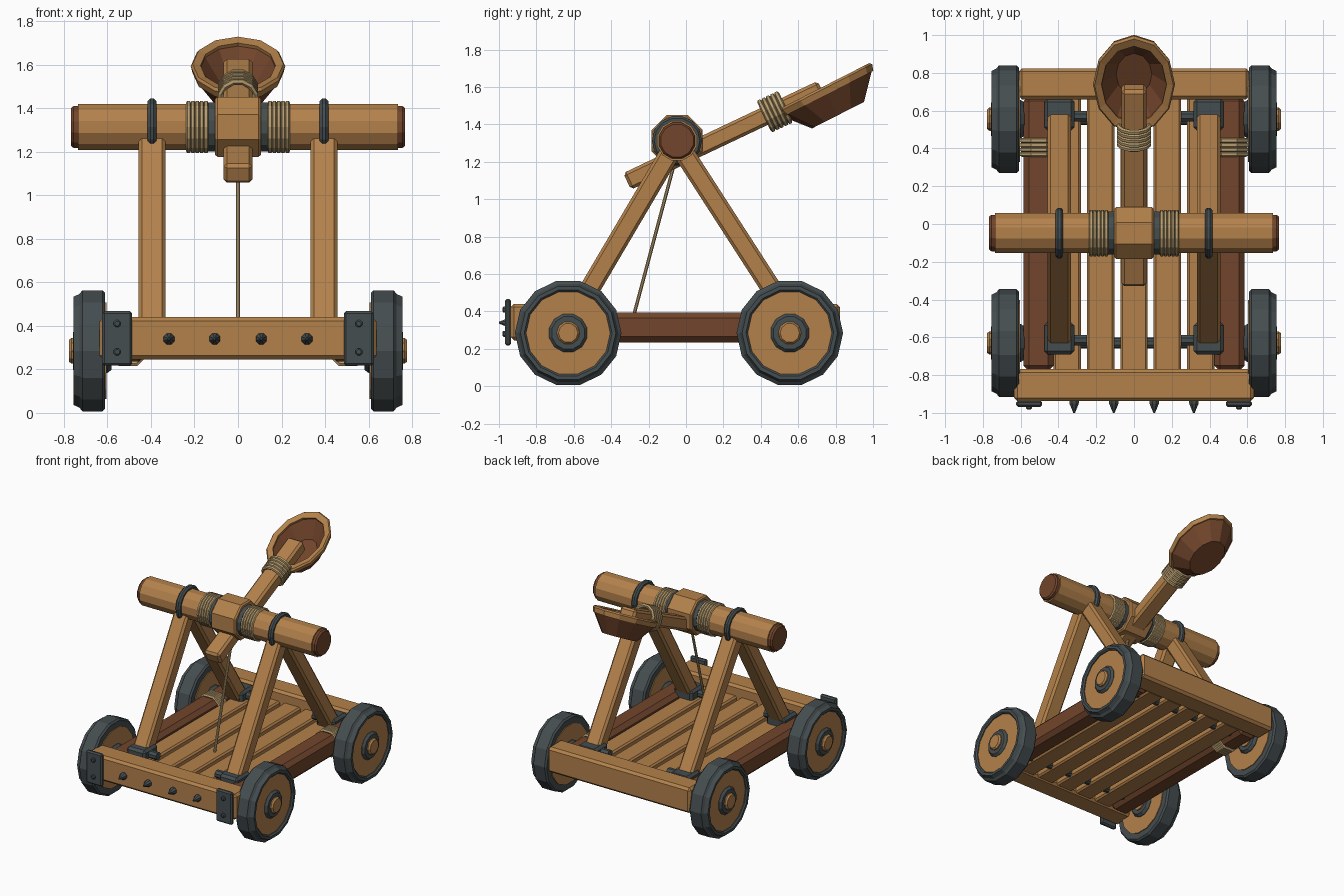
import bpy, bmesh
from math import pi, cos, sin, radians, atan2, hypot
from mathutils import Matrix, Vector

if "Cube" in bpy.data.objects:
    bpy.data.objects.remove(bpy.data.objects["Cube"])


def material(name, col):
    m = bpy.data.materials.new(name)
    m.diffuse_color = (*col, 1)
    m.use_nodes = True
    m.node_tree.nodes["Principled BSDF"].inputs["Base Color"].default_value = m.diffuse_color
    return m


WOOD = material("wood", (0.45, 0.22, 0.07))
DARK = material("dark_wood", (0.17, 0.06, 0.025))
IRON = material("iron", (0.06, 0.075, 0.08))
ROPE = material("rope", (0.48, 0.34, 0.16))


def finish(name, bm, mat, matrix):
    bmesh.ops.recalc_face_normals(bm, faces=bm.faces)
    me = bpy.data.meshes.new(name)
    bm.to_mesh(me)
    bm.free()
    me.materials.append(mat)
    ob = bpy.data.objects.new(name, me)
    ob.matrix_world = matrix
    bpy.context.collection.objects.link(ob)
    return ob


def box(name, center, size, mat, bevel=0.015, tilt=0):
    """Chamfered box, tilted about x."""
    bm = bmesh.new()
    bmesh.ops.create_cube(bm, size=1, matrix=Matrix.Diagonal((*size, 1)))
    if bevel:
        bmesh.ops.bevel(bm, geom=list(bm.edges), offset=bevel, segments=1, affect='EDGES')
    return finish(name, bm, mat, Matrix.Translation(center) @ Matrix.Rotation(tilt, 4, 'X'))


def lathe(name, prof, n, mat, matrix, closed=False, sx=1, sy=1, phase=0.5):
    """Spin (axial, radius) points round local z; closed joins the last to the first."""
    bm = bmesh.new()
    rings = []
    for a, r in prof:
        ang = [2 * pi * (i + phase) / n for i in range(n)]
        rings.append([bm.verts.new((r * sx * cos(t), r * sy * sin(t), a)) for t in ang])
    pairs = list(zip(rings, rings[1:]))
    if closed:
        pairs.append((rings[-1], rings[0]))
    for p, q in pairs:
        for i in range(n):
            j = (i + 1) % n
            bm.faces.new((p[i], p[j], q[j], q[i]))
    if not closed:
        bm.faces.new(rings[0])
        bm.faces.new(rings[-1])
    return finish(name, bm, mat, matrix)


def along_x(y, z, s=1):
    return Matrix.Translation((0, y, z)) @ Matrix.Rotation(s * pi / 2, 4, 'Y')


def along_y(x, y, z, tilt=0):
    return Matrix.Translation((x, y, z)) @ Matrix.Rotation(tilt - pi / 2, 4, 'X')


def coils(name, start, step, count, r, tube, n, matrix, sx=1, sy=1):
    for k in range(count):
        c = start + k * step
        prof = [(c + tube * cos(t * pi / 3), r + tube * sin(t * pi / 3)) for t in range(6)]
        lathe(f"{name}_{k + 1}", prof, n, ROPE, matrix, True, sx, sy)


def strut(name, x, a, b, width, thick, mat):
    """Bar between two (y, z) points."""
    dy, dz = b[0] - a[0], b[1] - a[1]
    return box(name, (x, (a[0] + b[0]) / 2, (a[1] + b[1]) / 2),
               (width, hypot(dy, dz), thick), mat, 0.016, atan2(dz, dy))


AXLES = {"front": -0.63, "back": 0.555}
WZ = 0.285
BY, BZ = -0.048, 1.313      # crossbeam centre

# Wheels and axles
tire = [(.61, .225), (.61, .273), (.622, .285), (.715, .285), (.728, .268), (.755, .255), (.755, .235), (.745, .225)]
for end, y in AXLES.items():
    lathe(f"{end}_axle", [(-.7, .03), (.7, .03)], 10, IRON, along_x(y, WZ))
    for s, side in ((1, "right"), (-1, "left")):
        m = along_x(y, WZ, s)
        tag = f"{end}_{side}"
        lathe(f"{tag}_tire", tire, 14, IRON, m, True)
        lathe(f"{tag}_wheel_disc", [(.604, .228), (.738, .228)], 14, WOOD, m)
        lathe(f"{tag}_hub_ring", [(.58, .06), (.58, .09), (.60, .105), (.74, .105), (.757, .09), (.757, .06)],
              12, IRON, m, True)
        lathe(f"{tag}_hub_cap", [(.57, .062), (.765, .062), (.777, .052)], 10, WOOD, m)

# Chassis: end beams, side beams, deck planks
box("front_beam", (0, -.853, .343), (1.27, .17, .195), WOOD, .018)
box("back_beam", (0, .742, .343), (1.22, .165, .195), WOOD, .018)
for s in (1, -1):
    box("side_beam", (s * .505, -.05, .315), (.16, 1.46, .16), DARK, .03)
    coils("side_beam_rope", .37, .024, 4, .096, .014, 8, along_y(s * .505, 0, .315))
for i in range(-2, 3):
    box("deck_plank", (i * .177, -.053, .305), (.145, 1.46, .11), WOOD, .012)

# Iron corner plates, bolts and studs on the front beam
for s in (1, -1):
    box("corner_plate", (s * .555, -.952, .342), (.138, .032, .25), IRON, .01)
    for z in (.41, .28):
        lathe("plate_bolt", [(.96, .017), (.976, .017), (.981, .011)], 8, IRON,
              Matrix.Translation((s * .555, 0, z)) @ Matrix.Rotation(pi / 2, 4, 'X'))
for x in (-.317, -.107, .107, .317):
    lathe("front_stud", [(.93, .027), (.95, .027), (1.0, .005)], 8, IRON,
          Matrix.Translation((x, 0, .34)) @ Matrix.Rotation(pi / 2, 4, 'X'))

# A-frame legs with iron feet
for s in (1, -1):
    x = s * .395
    strut("front_leg", x, (-.60, .375), (-.055, 1.30), .125, .108, WOOD)
    strut("back_leg", x, (.555, .37), (-.045, 1.30), .125, .108, WOOD)
    for y in (-.605, .58):
        box("leg_foot", (x, y, .37), (.16, .17, .12), IRON, .018)
        lathe("foot_pin", [(.25, .03), (.33, .03)], 8, IRON, along_x(y - .01, .385, s))

# Crossbeam with dark ends, iron bands, rope windings and centre block
m = along_x(BY, BZ)
lathe("crossbeam", [(-.735, .11), (.735, .11)], 12, WOOD, m)
lathe("centre_block", [(-.105, .138), (-.095, .148), (.095, .148), (.105, .138)], 8, WOOD, m)
for s in (1, -1):
    ms = along_x(BY, BZ, s)
    lathe("crossbeam_end", [(.72, .1), (.755, .1), (.767, .09)], 12, DARK, ms)
    lathe("crossbeam_band", [(.375, .105), (.375, .122), (.387, .134), (.403, .134), (.415, .122), (.415, .105)],
          14, IRON, ms, True)
    lathe("block_collar", [(.10, .117), (.135, .117)], 12, IRON, ms)
    coils("crossbeam_rope", .147, .02, 5, .113, .012, 14, ms)

# Throwing arm: its frame has y along the arm
ARM = radians(25.4)
strut("throwing_arm", 0, (-.315, 1.095), (.725, 1.588), .132, .098, WOOD)
coils("arm_rope", -.05, .025, 5, .082, .014, 12, along_y(0, .475, 1.468, ARM), sx=1, sy=1.03)

# Spoon bowl: oval, tilted with the arm
bm_ = Matrix.Translation((0, .74, 1.592)) @ Matrix.Rotation(radians(27), 4, 'X')
lathe("bowl_shell", [(-.115, .44), (-.01, .82), (-.03, .95), (-.16, .55)], 12, DARK, bm_,
      sx=.215, sy=.284, phase=0)
lathe("bowl_rim", [(-.035, .82), (.004, .80), (.012, .97), (0, 1.01), (-.035, .97)], 12, WOOD, bm_, True,
      sx=.215, sy=.284, phase=0)

# Trigger rope from the arm to the deck
a, b = Vector((0, -.295, .32)), Vector((0, -.06, 1.2))
d = b - a
lathe("trigger_rope", [(0, .01), (d.length, .01)], 8, ROPE,
      Matrix.Translation(a) @ d.to_track_quat('Z', 'Y').to_matrix().to_4x4())
